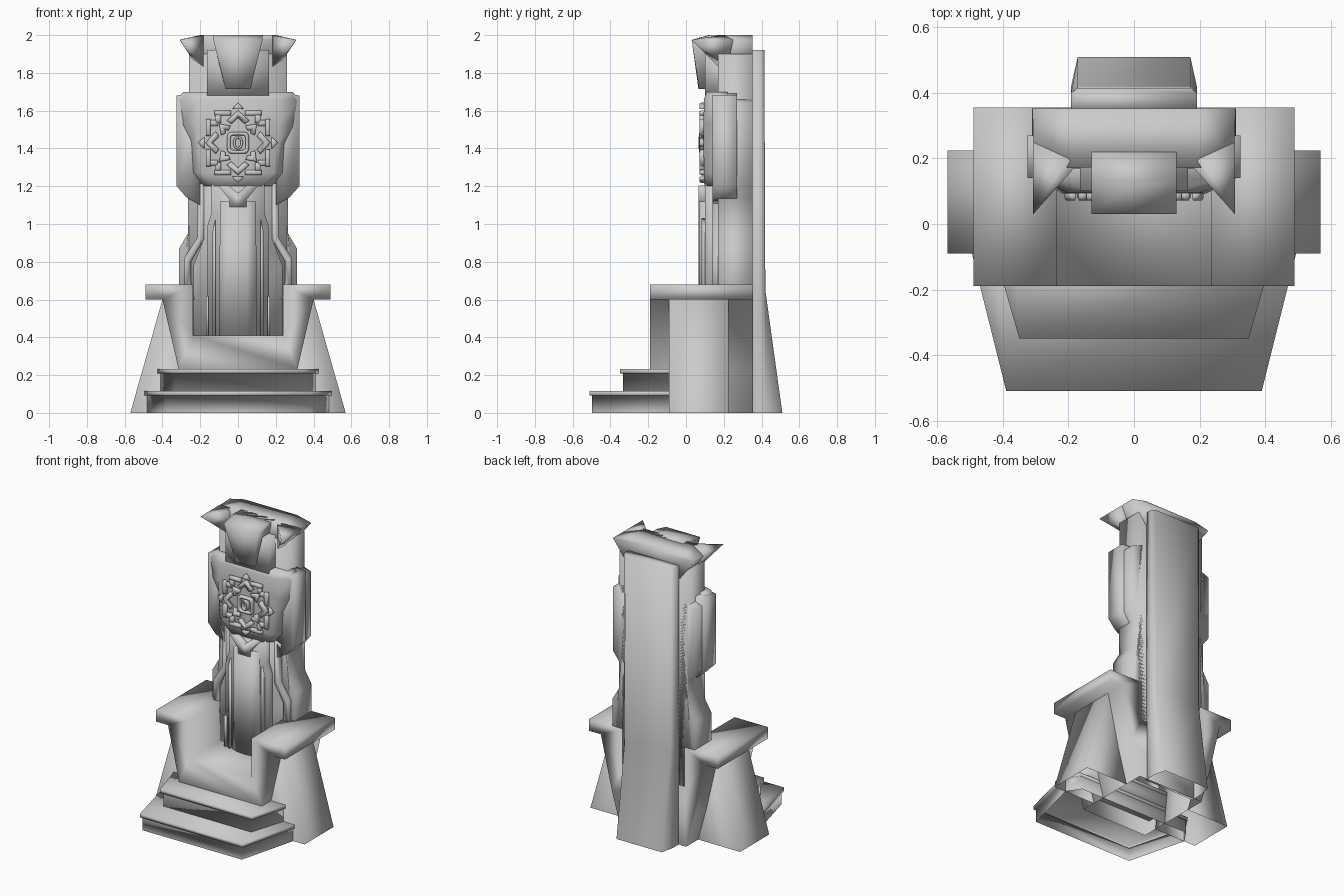
import bpy, bmesh, math

if "Cube" in bpy.data.objects:
    bpy.data.objects.remove(bpy.data.objects["Cube"])


def finish(name, bm, open_base=False):
    bmesh.ops.remove_doubles(bm, verts=bm.verts, dist=1e-5)
    bmesh.ops.recalc_face_normals(bm, faces=bm.faces)
    if open_base:  # hollow underside where the part meets the floor
        low = [f for f in bm.faces if all(v.co.z < 1e-4 for v in f.verts)]
        bmesh.ops.delete(bm, geom=low, context='FACES')
    for f in bm.faces:  # soft shading over the whole part
        f.smooth = True
    me = bpy.data.meshes.new(name)
    bm.to_mesh(me)
    bm.free()
    ob = bpy.data.objects.new(name, me)
    bpy.context.collection.objects.link(ob)
    return ob


def skin(bm, rings):
    """Join rings of 3D points with side walls and two caps."""
    vs = [[bm.verts.new(p) for p in r] for r in rings]
    n = len(vs[0])
    for a, b in zip(vs, vs[1:]):
        for i in range(n):
            j = (i + 1) % n
            bm.faces.new((a[i], a[j], b[j], b[i]))
    bm.faces.new(vs[0])
    bm.faces.new(vs[-1])


def mirrored(half):
    """Close a right-hand half profile across x = 0."""
    return half + [(-x, b) for x, b in reversed(half) if x > 1e-6]


def plate(name, half, y0, y1, open_base=False):
    """Symmetric front profile (x, z) extruded from y0 to y1."""
    bm = bmesh.new()
    pts = mirrored(half)
    skin(bm, [[(x, y, z) for x, z in pts] for y in (y0, y1)])
    return finish(name, bm, open_base)


def pair(name, pts, y0, y1, open_base=False):
    """Front profile extruded on both sides of x = 0."""
    bm = bmesh.new()
    for s in (1, -1):
        skin(bm, [[(s * x, y, z) for x, z in pts] for y in (y0, y1)])
    return finish(name, bm, open_base)


def tower(name, sections, open_base=False):
    """Loft of symmetric plans: (z, [(x, y), ...])."""
    bm = bmesh.new()
    skin(bm, [[(x, y, z) for x, y in mirrored(h)] for z, h in sections])
    return finish(name, bm, open_base)


# Two trapezoid steps, each with a thin lip
def step(name, xf, xb, yf, z0, z1, lip, inset):
    def plan(d):
        return [(xf - d, yf + d), (xb - d, -0.09), (xb - d - 0.06, 0.0)]
    tower(name, [(z0, plan(inset)), (z1 - lip, plan(inset)), (z1 - lip, plan(0)),
                 (z1, plan(0))], True)


step("lower_step", 0.39, 0.495, -0.51, 0.0, 0.115, 0.024, 0.012)
step("upper_step", 0.35, 0.425, -0.35, 0.115, 0.233, 0.024, 0.016)

# Seat with flared sides and broad armrests
plate("seat", [(0.25, 0), (0.315, 0.235), (0.4, 0.6), (0.49, 0.6), (0.49, 0.68),
               (0.237, 0.68), (0.237, 0.41)], -0.19, 0.355, True)

# Sloping side buttresses
pair("side_buttresses", [(0.25, 0), (0.57, 0), (0.4, 0.6), (0.3, 0.6)], -0.09, 0.225, True)

# Rear column, splayed at the foot
tower("rear_column", [(z, [(0.192, 0.34), (0.192, y1), (0.172, y2)]) for z, y1, y2 in
      ((0, 0.42, 0.51), (0.65, 0.40, 0.42), (1.92, 0.40, 0.415))], True)

# Main backrest shaft and stepped side armour
plate("back_shaft", [(0.26, 0.41), (0.26, 1.9)], 0.17, 0.352)
pair("side_pads", [(0.2, 0.41), (0.312, 0.41), (0.312, 0.87), (0.265, 0.95),
                   (0.265, 1.14), (0.31, 1.2), (0.31, 1.64), (0.2, 1.68)], 0.17, 0.352)
pair("upper_side_pads", [(0.2, 1.1), (0.272, 1.14), (0.325, 1.2), (0.325, 1.68),
                         (0.2, 1.7)], 0.14, 0.27)
pair("hip_ridges", [(0.23, 0.6), (0.285, 0.6), (0.285, 0.82), (0.215, 0.93), (0.215, 1.13),
                    (0.235, 1.2), (0.18, 1.22), (0.18, 0.92), (0.25, 0.8), (0.25, 0.7)], 0.14, 0.2)

# Layered panels behind the sitter
plate("wide_panel", [(0.235, 0.4), (0.235, 0.78), (0.19, 0.9), (0.19, 1.25)], 0.14, 0.2)
plate("middle_panel", [(0.165, 0.4), (0.165, 0.98), (0.14, 1.06), (0.14, 1.22)], 0.10, 0.18)
pair("panel_ribs", [(0.118, 0.4), (0.135, 0.4), (0.135, 0.96), (0.118, 1.03)], 0.083, 0.12)
pair("outer_ribs", [(0.155, 0.4), (0.17, 0.4), (0.17, 0.62), (0.155, 0.62)], 0.09, 0.15)
tower("centre_pillar", [(z, [(0, 0.065), (0.05, 0.07), (x, 0.085), (x, 0.15)])
                        for z, x in ((0.4, 0.1), (1.12, 0.095))])
plate("pillar_chevron", [(0, 1.165), (0.05, 1.205), (0.108, 1.205), (0.045, 1.13),
                         (0.045, 1.09), (0, 1.09)], 0.065, 0.12)

# Chest plate with swept-back shoulders
tower("chest_plate", [(z, [(0, y), (xi, y), (xo, 0.145), (xo - 0.01, 0.22)]) for z, xi, xo, y in
      ((1.2, 0.12, 0.185, 0.097), (1.27, 0.19, 0.24, 0.095), (1.43, 0.21, 0.25, 0.093),
       (1.53, 0.22, 0.3, 0.093), (1.66, 0.2, 0.322, 0.095), (1.70, 0.16, 0.29, 0.11))])

# Head block, beak and horned crown
plate("head_block", [(0.165, 1.68), (0.165, 1.92)], 0.10, 0.3)
tower("beak", [(1.715, [(0, 0.066), (0.065, 0.07), (0.07, 0.18)]),
               (1.975, [(0, 0.03), (0.13, 0.03), (0.13, 0.2)]),
               (2.0, [(0, 0.12), (0.13, 0.13), (0.13, 0.22)])])
tower("crown", [(1.83, [(0.19, 0.172), (0.2, 0.353)]),
                (1.975, [(0.305, 0.172), (0.31, 0.353)]),
                (2.0, [(0.19, 0.172), (0.2, 0.353)])])
bm = bmesh.new()
for s in (1, -1):
    tip = bm.verts.new((s * 0.308, 0.03, 1.975))
    root = [bm.verts.new((s * x, y, z)) for x, y, z in
            ((0.18, 0.174, 1.83), (0.18, 0.174, 1.998), (0.2, 0.2, 2.0),
             (0.309, 0.25, 1.975), (0.22, 0.22, 1.84))]
    bm.faces.new(root)
    for i in range(5):
        bm.faces.new((tip, root[i], root[(i + 1) % 5]))
finish("crown_horns", bm)

# Emblem: four-fold ornament of bars, chevrons and points
CZ = 1.43
shapes = [
    [(-0.032, 0.178), (0.032, 0.178), (0, 0.212)],
    [(0, 0.172), (0.06, 0.118), (0.036, 0.1), (0, 0.135), (-0.036, 0.1), (-0.06, 0.118)],
]
for s in (1, -1):
    shapes += [[(s * x, z) for x, z in p] for p in (
        [(0.036, 0.145), (0.125, 0.145), (0.125, 0.17), (0.036, 0.17)],
        [(0.09, 0.105), (0.12, 0.105), (0.12, 0.147), (0.09, 0.147)])]
shapes.append([(0.1, 0.1), (0.04, 0.09), (0.05, 0.065), (0.068, 0.068),
               (0.065, 0.05), (0.09, 0.04)])
bm = bmesh.new()
for k in range(4):
    c, s = round(math.cos(k * math.pi / 2)), round(math.sin(k * math.pi / 2))
    for sh in shapes:
        mx, mz = (sum(p[i] for p in sh) / len(sh) for i in (0, 1))
        rings = []
        for y, f in ((0.1, 1), (0.08, 1), (0.072, 0.8)):
            pts = [(mx + (x - mx) * f, mz + (z - mz) * f) for x, z in sh]
            rings.append([(c * x - s * z, y, CZ + s * x + c * z) for x, z in pts])
        skin(bm, rings)
finish("emblem_ornament", bm)


def ring(name, rx, rz, w, power, y):
    """Raised superellipse ring around the emblem centre."""
    bm = bmesh.new()
    n, loops = 24, []
    for d, yy in ((0, 0.1), (0, y + 0.006), (w * 0.3, y), (w * 0.7, y), (w, y + 0.006), (w, 0.1)):
        loop = []
        for i in range(n):
            a = 2 * math.pi * i / n
            c, s = math.cos(a), math.sin(a)
            loop.append(bm.verts.new((math.copysign(abs(c) ** power, c) * (rx - d), yy,
                                      CZ + math.copysign(abs(s) ** power, s) * (rz - d))))
        loops.append(loop)
    for a, b in zip(loops, loops[1:]):
        for i in range(n):
            j = (i + 1) % n
            bm.faces.new((a[i], a[j], b[j], b[i]))
    finish(name, bm)


ring("emblem_square_ring", 0.058, 0.058, 0.018, 0.4, 0.07)
ring("emblem_oval_ring", 0.026, 0.036, 0.012, 1.0, 0.065)
